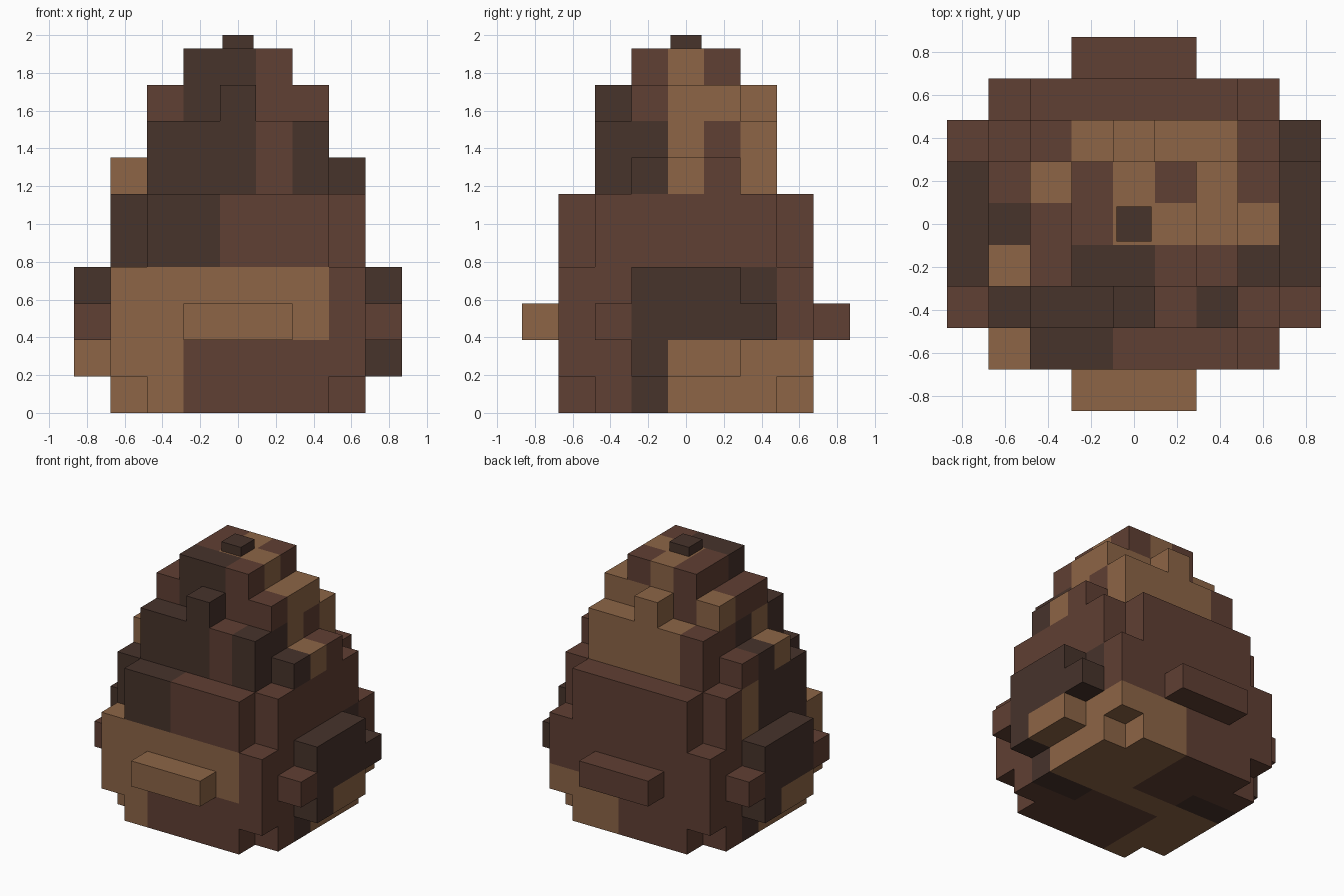
import bpy, bmesh
from mathutils import Vector

if "Cube" in bpy.data.objects:
    bpy.data.objects.remove(bpy.data.objects["Cube"])

S = 0.193                      # edge of one block
RED, DARK, TAN = 0, 1, 2
LETTER = {"r": RED, "d": DARK, "t": TAN}

materials = []
for name, rgb in (("reddish_brown", (0.117, 0.050, 0.033)),
                  ("dark_brown", (0.063, 0.033, 0.024)),
                  ("tan_brown", (0.266, 0.130, 0.061))):
    m = bpy.data.materials.new(name)
    m.diffuse_color = (*rgb, 1)
    m.use_nodes = True
    m.node_tree.nodes["Principled BSDF"].inputs["Base Color"].default_value = m.diffuse_color
    materials.append(m)


def filled(x, y, k):
    """Blocky egg shape: which grid cells are solid in layer k."""
    ax, ay = abs(x), abs(y)
    if k in (0, 4, 5):         # 7 x 7 without corners
        return ax <= 3 and ay <= 3 and ax + ay < 6
    if k in (1, 2, 3):         # full 7 x 7 plus knobs on each side
        side = ax == 4 and ay <= (2 if k == 2 else 1)
        end = ay == 4 and ax <= 1 and k == 2
        return (ax <= 3 and ay <= 3) or side or end
    if k in (6, 7):            # 5 x 5, with side ledges on the lower layer
        return (ax <= 2 and ay <= 2) or (k == 6 and ax == 3 and ay <= 1)
    if k == 8:
        return (ax <= 2 and ay <= 1) or (x == 0 and ay == 2)
    return ax <= 1 and ay <= 1


def base_colour(x, y, k):
    if y <= -1 and x >= -1:
        return DARK if x >= 2 and y == -1 else RED
    if y >= 1 and x <= 0:
        return DARK if x <= -2 and y == 1 else RED
    return TAN


def belt_colour(x, y, k):
    if y <= -3:
        return TAN if x <= 2 else RED
    if y >= 3:
        return RED
    if x >= 3:
        return RED if y == -2 else DARK
    if abs(y) == 2 and x == -4:
        return RED
    return RED if y == 2 else DARK


def shoulder_colour(x, y, k):
    if y <= -3:
        return DARK if x <= -1 else RED
    if y >= 3 or x >= 3:
        return RED
    return LETTER["dddtr"[y + 2]]


def neck_colour(x, y, k):
    if y == -2:
        return LETTER["dddrd"[x + 2]]
    if y == 2:
        return RED if x == -2 else TAN
    return LETTER[("dtr" if x > 0 else "tdr")[y + 1]]


def crown_colour(x, y, k):
    if abs(y) == 2:
        return DARK if y < 0 else TAN
    if k == 8:
        return LETTER[("rddrr", "rrttt", "trttt")[y + 1][x + 2]]
    return LETTER[("ddr", "rtt", "rtr")[y + 1][x + 1]]


def tier(name, layers, colour):
    """Skin one group of layers, keeping only the exposed block faces."""
    bm = bmesh.new()
    for k in layers:
        for x in range(-4, 5):
            for y in range(-4, 5):
                if not filled(x, y, k):
                    continue
                centre = Vector((x, y, k + 0.5)) * S
                for axis in range(3):
                    for sign in (-1, 1):
                        n = [0, 0, 0]
                        n[axis] = sign
                        nk = k + n[2]
                        if 0 <= nk <= 9 and filled(x + n[0], y + n[1], nk):
                            continue
                        u, v = Vector(), Vector()
                        u[(axis + 1) % 3] = S / 2
                        v[(axis + 2) % 3] = S / 2 * sign
                        c = centre + Vector(n) * S / 2
                        f = bm.faces.new([bm.verts.new(c + a * u + b * v)
                                          for a, b in ((-1, -1), (1, -1), (1, 1), (-1, 1))])
                        f.material_index = colour(x, y, k)
    bmesh.ops.remove_doubles(bm, verts=bm.verts, dist=0.001)
    finish(name, bm)


def finish(name, bm):
    mesh = bpy.data.meshes.new(name)
    bm.to_mesh(mesh)
    bm.free()
    for m in materials:
        mesh.materials.append(m)
    bpy.context.collection.objects.link(bpy.data.objects.new(name, mesh))


# Stacked tiers from the ground up
tier("base", (0, 1), base_colour)
tier("belt", (2, 3), belt_colour)
tier("shoulder", (4, 5), shoulder_colour)
tier("neck", (6, 7), neck_colour)
tier("crown", (8, 9), crown_colour)

# Small stub on the tip
bm = bmesh.new()
bmesh.ops.create_cube(bm, size=1)
bmesh.ops.scale(bm, vec=(0.164, 0.164, 0.07), verts=bm.verts)
bmesh.ops.translate(bm, vec=(0, 0, 1.965), verts=bm.verts)
for f in bm.faces:
    f.material_index = DARK
finish("tip_stub", bm)
